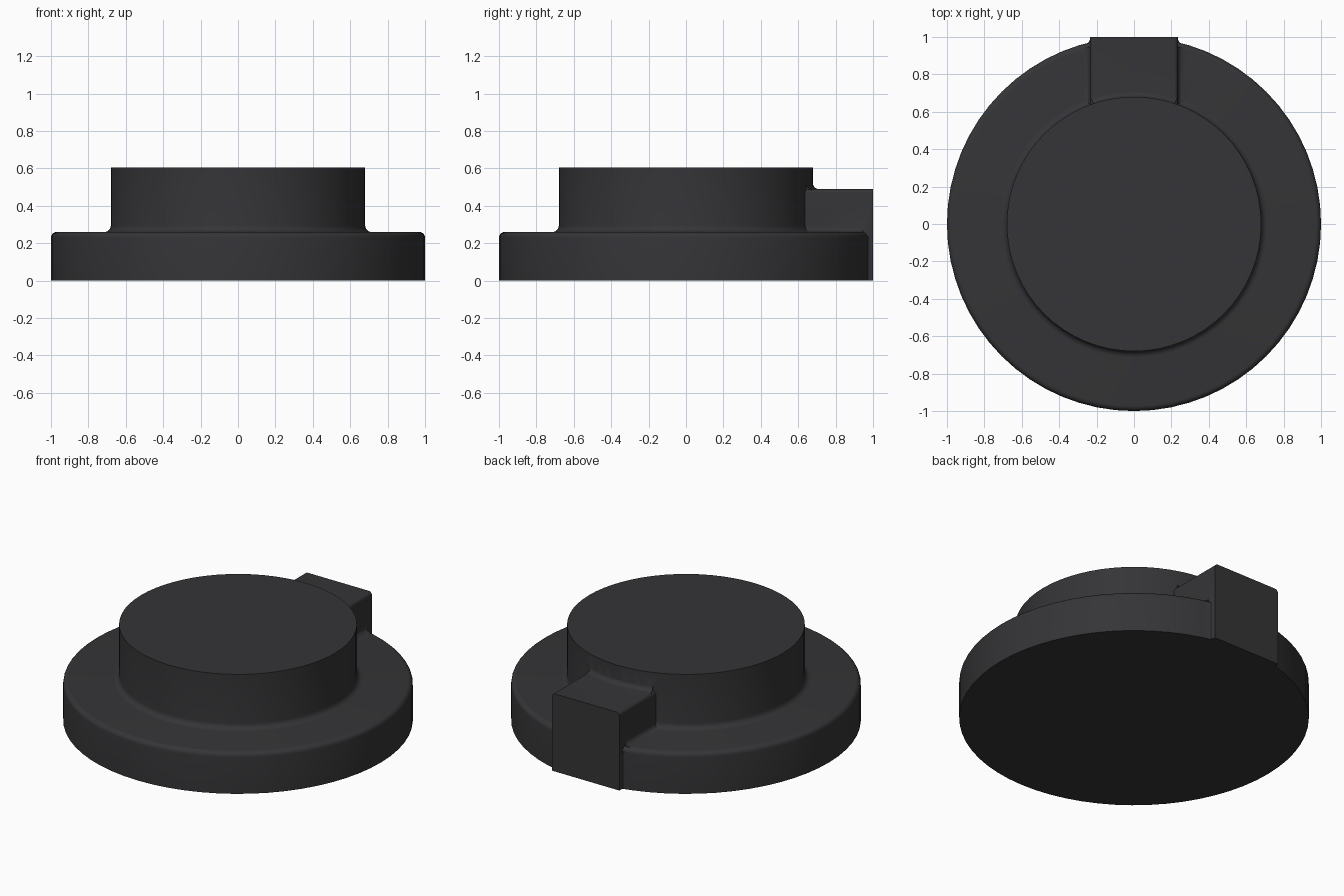
import bpy, bmesh
from math import sin, cos, pi, asin
from mathutils import Vector

if "Cube" in bpy.data.objects:
    bpy.data.objects.remove(bpy.data.objects["Cube"])


def arc(cx, cy, r, a0, a1, n=6):
    return [(cx + r * cos(a0 + (a1 - a0) * i / n),
             cy + r * sin(a0 + (a1 - a0) * i / n)) for i in range(n + 1)]


def finish(name, bm):
    bmesh.ops.recalc_face_normals(bm, faces=bm.faces)
    me = bpy.data.meshes.new(name)
    bm.to_mesh(me)
    bm.free()
    ob = bpy.data.objects.new(name, me)
    bpy.context.collection.objects.link(ob)
    return ob


def prism(name, pts, axis, lo, hi):
    """Extrude a closed outline along y (points are x, z) or z (points are x, y)."""
    bm = bmesh.new()
    place = (lambda p, t: (p[0], t, p[1])) if axis == 'y' else (lambda p, t: (p[0], p[1], t))
    f = bm.faces.new([bm.verts.new(place(p, lo)) for p in pts])
    ext = bmesh.ops.extrude_face_region(bm, geom=[f])['geom']
    d = Vector((0, hi - lo, 0)) if axis == 'y' else Vector((0, 0, hi - lo))
    bmesh.ops.translate(bm, vec=d, verts=[g for g in ext if isinstance(g, bmesh.types.BMVert)])
    return finish(name, bm)


def mirrored(half):
    return half + [(-x, v) for x, v in reversed(half)]


# stepped round body, revolved from the rim profile
N = 64
profile = ([(1.0, 0.0)] + arc(0.97, 0.23, 0.03, 0, pi / 2)
           + arc(0.715, 0.295, 0.035, 1.5 * pi, pi) + [(0.68, 0.605)])
bm = bmesh.new()
rings = [[bm.verts.new((r * cos(2 * pi * i / N), r * sin(2 * pi * i / N), z))
          for i in range(N)] for r, z in profile]
for a, b in zip(rings, rings[1:]):
    for i in range(N):
        j = (i + 1) % N
        bm.faces.new((a[i], a[j], b[j], b[i]))
bm.faces.new(rings[0])
bm.faces.new(rings[-1])
body = finish("stepped_disc", bm)

# key block at the back with softened top edges
key = prism("key_block", mirrored([(0.235, 0.0)] + arc(0.213, 0.468, 0.022, 0, pi / 2)),
            'y', 0.5, 1.001)

# fillet where the key meets the flange top
foot = prism("key_foot_fillet",
             mirrored([(0.268, 0.245)] + arc(0.268, 0.295, 0.035, 1.5 * pi, pi)),
             'y', 0.6, 0.945)

# small fillet where the key meets the flange rim
rim = prism("key_rim_fillet",
            mirrored([(0.258, 0.94), (0.256, 0.964), (0.242, 0.972), (0.233, 0.99)]),
            'z', 0.002, 0.235)

# curved fillet between the key top and the boss wall
section = ([(0.65, 0.47), (0.711, 0.47)] + arc(0.711, 0.521, 0.032, 1.5 * pi, pi)
           + [(0.65, 0.521)])
bm = bmesh.new()
half, M = asin(0.225 / 0.70), 12
rows = []
for k in range(M + 1):
    t = -half + 2 * half * k / M
    rows.append([bm.verts.new((r * sin(t), r * cos(t), z)) for r, z in section])
for a, b in zip(rows, rows[1:]):
    for i in range(len(section)):
        j = (i + 1) % len(section)
        bm.faces.new((a[i], a[j], b[j], b[i]))
bm.faces.new(rows[0])
bm.faces.new(rows[-1])
collar = finish("key_top_fillet", bm)

# join all parts into one solid
bpy.context.view_layer.objects.active = body
for part in (key, foot, rim, collar):
    m = body.modifiers.new("join", 'BOOLEAN')
    m.operation, m.solver, m.object = 'UNION', 'EXACT', part
    bpy.ops.object.modifier_apply(modifier=m.name)
    bpy.data.objects.remove(part, do_unlink=True)

# dark finish
mat = bpy.data.materials.new("dark_plastic")
mat.diffuse_color = (0.035, 0.035, 0.038, 1)
mat.use_nodes = True
mat.node_tree.nodes["Principled BSDF"].inputs["Base Color"].default_value = mat.diffuse_color
body.data.materials.clear()
body.data.materials.append(mat)
bpy.ops.object.select_all(action='DESELECT')
body.select_set(True)
bpy.ops.object.shade_smooth_by_angle(angle=0.52)
